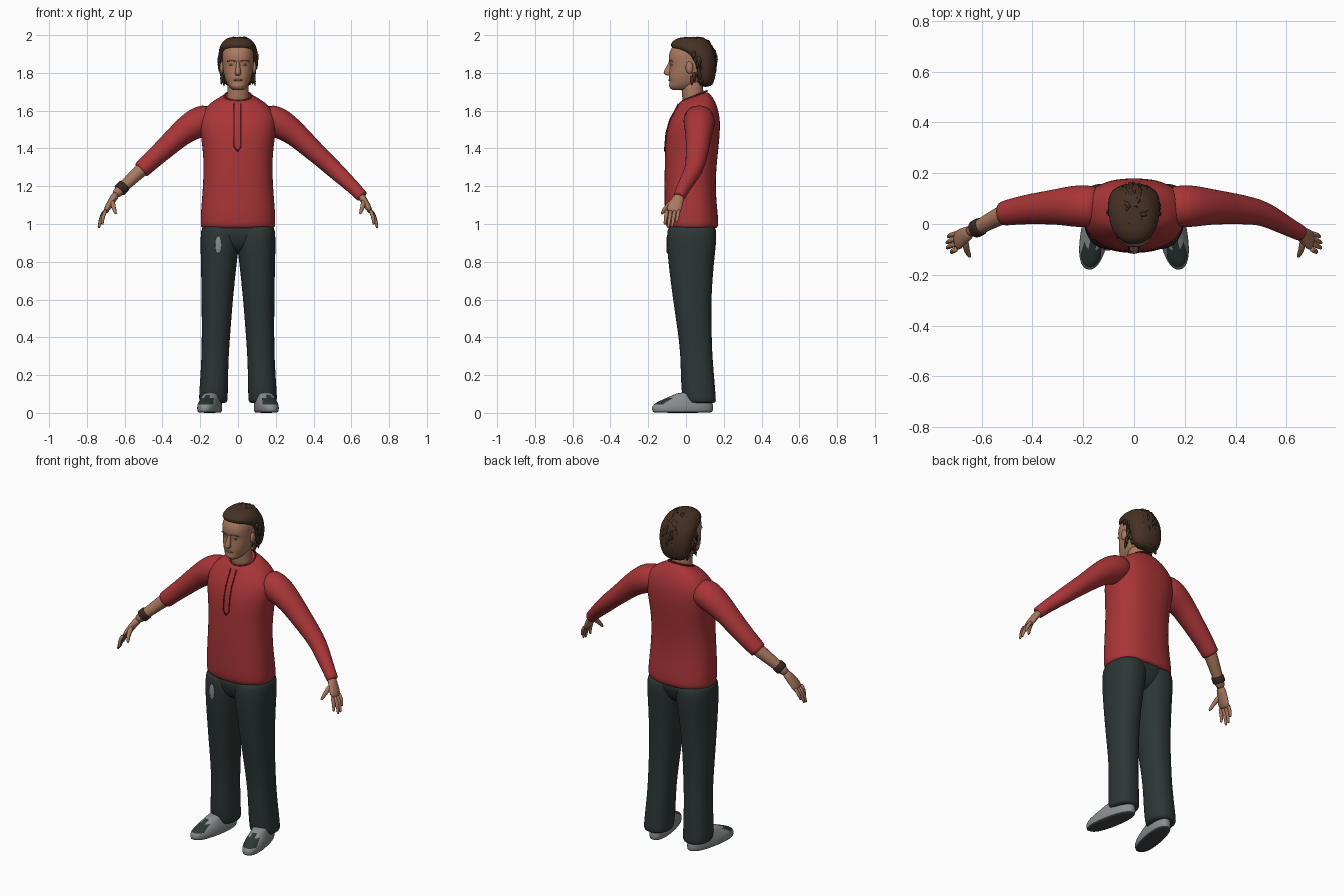
import bpy
import bmesh
import random
from math import sin, cos, pi, copysign
from mathutils import Vector, Matrix

cube = bpy.data.objects.get("Cube")
if cube:
    bpy.data.objects.remove(cube, do_unlink=True)


def material(name, r, g, b):
    mat = bpy.data.materials.new(name)
    mat.use_nodes = True
    mat.diffuse_color = (r, g, b, 1)
    bsdf = next(n for n in mat.node_tree.nodes if n.type == 'BSDF_PRINCIPLED')
    bsdf.inputs["Base Color"].default_value = (r, g, b, 1)
    bsdf.inputs["Roughness"].default_value = 0.8
    return mat


SKIN = material("skin", .40, .19, .115)
LIPS = material("lips", .29, .115, .075)
EYE = material("eye grey", .25, .18, .14)
HAIR = material("brown hair", .062, .031, .018)
RED = material("red cloth", .40, .036, .039)
DARK_RED = material("dark red trim", .19, .015, .018)
TROUSER = material("dark green cloth", .025, .038, .036)
GREY = material("light grey", .25, .27, .27)
SOLE = material("dark sole", .055, .06, .063)
LEATHER = material("brown leather", .04, .022, .015)


def loft(bm, rings):
    """Skin a closed tube through rings of points."""
    loops = [[bm.verts.new(p) for p in ring] for ring in rings]
    n = len(loops[0])
    for a, b in zip(loops, loops[1:]):
        for i in range(n):
            j = (i + 1) % n
            bm.faces.new((a[i], a[j], b[j], b[i]))
    bm.faces.new(loops[0][::-1])
    bm.faces.new(loops[-1])


def finish(bm, name, *mats, levels=1):
    bmesh.ops.recalc_face_normals(bm, faces=bm.faces[:])
    mesh = bpy.data.meshes.new(name)
    for f in bm.faces:
        f.smooth = True
    bm.to_mesh(mesh)
    bm.free()
    for m in mats:
        mesh.materials.append(m)
    obj = bpy.data.objects.new(name, mesh)
    bpy.context.collection.objects.link(obj)
    if levels:
        sub = obj.modifiers.new("smooth", 'SUBSURF')
        sub.levels = sub.render_levels = levels
    return obj


def stack(bm, rows, power=1.0, n=24):
    """Loft upright oval sections: z, front y, back y, left x, right x, back lift."""
    def bend(v):
        return copysign(abs(v) ** power, v)
    rings = []
    for z, yf, yb, x0, x1, *lift in rows:
        lift = lift[0] if lift else 0
        ring = []
        for k in range(n):
            u, v = bend(cos(2 * pi * k / n)), bend(sin(2 * pi * k / n))
            ring.append(((x0 + x1) / 2 + u * (x1 - x0) / 2,
                         (yf + yb) / 2 + v * (yb - yf) / 2, z + lift * (v + 1) / 2))
        rings.append(ring)
    loft(bm, rings)


def tube(bm, path, radii, n=12):
    """Loft ovals along a path; each radius is (across, thick)."""
    pts = [Vector(p) for p in path]
    rings = []
    for i, p in enumerate(pts):
        t = (pts[min(i + 1, len(pts) - 1)] - pts[max(i - 1, 0)]).normalized()
        ref = Vector((0, 1, 0)) if abs(t.y) < .9 else Vector((1, 0, 0))
        thick = t.cross(ref).normalized()
        across = thick.cross(t)
        ra, rt = radii[i]
        rings.append([p + across * ra * cos(2 * pi * k / n) + thick * rt * sin(2 * pi * k / n)
                      for k in range(n)])
    loft(bm, rings)


def blob(name, mat, centre, size):
    bm = bmesh.new()
    bmesh.ops.create_uvsphere(bm, u_segments=16, v_segments=10, radius=1,
                              matrix=Matrix.Translation(centre) @ Matrix.Diagonal((*size, 1)))
    return finish(bm, name, mat, levels=0)


def even(rows):
    """Rows with a half width instead of two x limits."""
    return [(z, yf, yb, -w, w, *rest) for z, yf, yb, w, *rest in rows]


def flip(points, s):
    return [(x * s, y, z) for x, y, z in points]


# Shirt body
bm = bmesh.new()
stack(bm, even([(.975, -.095, .162, .19), (.982, -.105, .17, .198), (1.03, -.113, .172, .199),
                (1.1, -.113, .163, .194), (1.2, -.115, .157, .186), (1.3, -.113, .161, .182),
                (1.4, -.111, .172, .187), (1.48, -.106, .18, .2), (1.55, -.087, .181, .207),
                (1.6, -.058, .172, .187), (1.637, -.038, .155, .145, .015),
                (1.65, -.03, .13, .098, .035), (1.652, -.022, .114, .074, .055)]), .84, 32)
finish(bm, "shirt_body", RED)

# Collar and front placket
bpy.ops.mesh.primitive_torus_add(major_radius=.071, minor_radius=.005, major_segments=32,
                                 minor_segments=6, location=(0, .046, 1.678), rotation=(.39, 0, 0))
collar = bpy.context.object
collar.name = "collar"
collar.data.materials.append(DARK_RED)
bpy.ops.object.shade_smooth()
bm = bmesh.new()
for x in (-.021, .017):
    tube(bm, [(x, -.04, 1.637), (x, -.058, 1.6), (x, -.086, 1.55), (x, -.105, 1.48),
              (x, -.111, 1.41), (-.002, -.112, 1.385)], [(.004, .003)] * 6, 6)
finish(bm, "placket_seams", DARK_RED, levels=0)

# Arms: the left sleeve is long, the right one pushed up the forearm
ARM = [(.12, .07, 1.575), (.2, .07, 1.545), (.25, .07, 1.515), (.3, .068, 1.482),
       (.4, .06, 1.388), (.46, .052, 1.335), (.51, .042, 1.288), (.57, .01, 1.232),
       (.615, -.015, 1.19), (.655, -.035, 1.148)]
GIRTH = [(.08, .07), (.085, .084), (.081, .077), (.071, .066), (.061, .055), (.055, .05),
         (.049, .047), (.042, .041), (.036, .036), (.032, .033)]
for side, s, count in (("left", 1, 10), ("right", -1, 7)):
    bm = bmesh.new()
    path, girth = flip(ARM[:count], s), GIRTH[:count]
    last, before = Vector(path[-1]), Vector(path[-2])
    path.append(last + (last - before) * .12)
    girth.append(girth[-1])
    tube(bm, path, girth, 20)
    finish(bm, side + "_sleeve", RED)

    bm = bmesh.new()
    tube(bm, flip(ARM[5:], s), [(a * .82, b * .82) for a, b in GIRTH[5:]])
    finish(bm, side + "_forearm", SKIN)

    # Hand: palm, four fingers and thumb
    bm = bmesh.new()
    tube(bm, flip([(.64, -.027, 1.163), (.663, -.042, 1.132), (.688, -.06, 1.09),
                   (.705, -.07, 1.058)], s),
         [(.025, .023), (.032, .02), (.042, .018), (.04, .013)])
    for i, tip in enumerate([(.718, -.112, 1.0), (.736, -.094, .983),
                             (.737, -.074, .987), (.731, -.05, 1.012)]):
        root, tip = Vector((.697, -.1 + .021 * i, 1.078)), Vector(tip)
        mid = (root + tip) / 2 + Vector((.009, 0, .002))
        tube(bm, flip([root, mid, tip, tip + (tip - mid) * .1], s),
             [(.012, .012), (.011, .011), (.008, .008), (.004, .004)], 8)
    tube(bm, flip([(.665, -.06, 1.125), (.662, -.095, 1.098), (.653, -.118, 1.072),
                   (.645, -.13, 1.05)], s),
         [(.018, .015), (.015, .014), (.012, .011), (.007, .006)], 8)
    finish(bm, side + "_hand", SKIN)

# Wristband
a, b = Vector(ARM[8]), (Vector(ARM[9]) - Vector(ARM[8])).normalized() * .02
bm = bmesh.new()
tube(bm, flip([a - b, a - b * .9, a + b * .9, a + b], -1), [(.036, .036)] * 4, 16)
finish(bm, "wristband", LEATHER)

# Trousers: hips and two legs
bm = bmesh.new()
stack(bm, even([(.84, -.01, .06, .04), (.87, -.07, .12, .13), (.92, -.09, .145, .18),
                (.97, -.098, .16, .19), (1.0, -.095, .155, .185)]), .85)
for s in (1, -1):
    rows = [(.05, -.005, .155, .062, .2), (.06, -.014, .16, .055, .207),
            (.11, -.024, .156, .053, .206), (.2, -.028, .149, .052, .199),
            (.3, -.03, .14, .049, .194), (.4, -.039, .137, .042, .192),
            (.6, -.07, .132, .027, .193), (.8, -.095, .149, .006, .197),
            (.9, -.103, .161, -.008, .2), (.97, -.1, .163, -.01, .197), (1.0, -.09, .15, 0, .185)]
    stack(bm, [(z, f, k, *((x0, x1) if s > 0 else (-x1, -x0))) for z, f, k, x0, x1 in rows], .88)
finish(bm, "trousers", TROUSER)
patch = blob("thigh_patch", GREY, (-.104, -.1, .89), (.017, .0045, .046))

# Shoes, toes turned out, with a dark toe panel and dark sole
for side, s in (("left", 1), ("right", -1)):
    bm = bmesh.new()
    stack(bm, even([(0, -.155, .155, .048), (.005, -.163, .163, .055), (.025, -.168, .166, .058),
                    (.045, -.16, .164, .056), (.062, -.128, .16, .052), (.078, -.09, .155, .047),
                    (.095, -.05, .15, .042), (.11, -.02, .14, .036)]), .86)
    bmesh.ops.recalc_face_normals(bm, faces=bm.faces[:])
    for f in bm.faces:
        c = f.calc_center_median()
        if f.normal.z < -.7:
            f.material_index = 1
        elif f.normal.z > .5 and c.y < -.065:
            f.material_index = 2
    shoe = finish(bm, side + "_shoe", GREY, SOLE, TROUSER)
    shoe.location = (.15 * s, -.018, 0)
    shoe.rotation_euler.z = .19 * s

# Neck and head
bm = bmesh.new()
stack(bm, even([(1.62, -.02, .1, .064), (1.68, -.02, .095, .058), (1.72, -.025, .09, .056),
                (1.78, -.03, .09, .056)]))
finish(bm, "neck", SKIN)
bm = bmesh.new()
stack(bm, even([(1.708, -.068, .0, .022), (1.714, -.083, .03, .037), (1.732, -.094, .06, .052),
                (1.748, -.086, .08, .061), (1.765, -.092, .095, .068), (1.8, -.09, .115, .078),
                (1.842, -.083, .13, .083), (1.866, -.093, .135, .084), (1.9, -.091, .135, .085),
                (1.93, -.08, .13, .08), (1.955, -.055, .11, .066), (1.975, -.02, .08, .04)]), .87)
# Nose
stack(bm, even([(1.786, -.1, -.07, .01), (1.79, -.114, -.07, .016), (1.802, -.123, -.07, .018),
                (1.825, -.109, -.07, .012), (1.856, -.092, -.07, .009),
                (1.87, -.088, -.07, .008)]), 1, 12)
finish(bm, "head", SKIN)
blob("mouth", LIPS, (0, -.086, 1.762), (.024, .007, .006))
for side, s in (("left", 1), ("right", -1)):
    blob(side + "_eye", EYE, (.033 * s, -.073, 1.843), (.013, .008, .0055))
    blob(side + "_ear", SKIN, (.086 * s, .018, 1.828), (.011, .02, .032))
    bm = bmesh.new()
    tube(bm, flip([(.014, -.09, 1.862), (.035, -.086, 1.867), (.057, -.073, 1.861)], s),
         [(.002, .003)] * 3, 6)
    finish(bm, side + "_eyebrow", LIPS, levels=0)

# Hair: a full cap that leaves the face open
bm = bmesh.new()
stack(bm, even([(1.725, .075, .13, .055), (1.75, .055, .148, .08), (1.79, .045, .158, .093),
                (1.83, .035, .161, .099), (1.87, .01, .16, .103), (1.91, -.02, .154, .104),
                (1.93, -.08, .147, .1), (1.955, -.084, .133, .09), (1.978, -.06, .11, .07),
                (1.991, -.025, .08, .04)]), .93)
finish(bm, "hair", HAIR)

# Loose locks, seeded
random.seed(4)


def on_scalp(az, el, k):
    r = max(cos(el), .84 if el < 0 else 0) * k
    return Vector((.101 * r * cos(az), .036 + .12 * r * sin(az), 1.86 + .133 * sin(el) * k))


bm = bmesh.new()
for i in range(130):
    el = random.uniform(-.75, 1.3)
    az = random.uniform(0, 2 * pi) if el > 1.0 else random.uniform(-.05, pi + .05)
    drop, sway = random.uniform(.3, .5), random.uniform(-.12, .12)
    w = random.uniform(.007, .012)
    tube(bm, [on_scalp(az, el, .98), on_scalp(az + sway / 2, el - drop / 2, 1.03),
              on_scalp(az + sway, el - drop, random.uniform(1.03, 1.1))],
         [(w, w * .7), (w, w * .7), (.001, .001)], 5)
finish(bm, "hair_locks", HAIR, levels=0)
